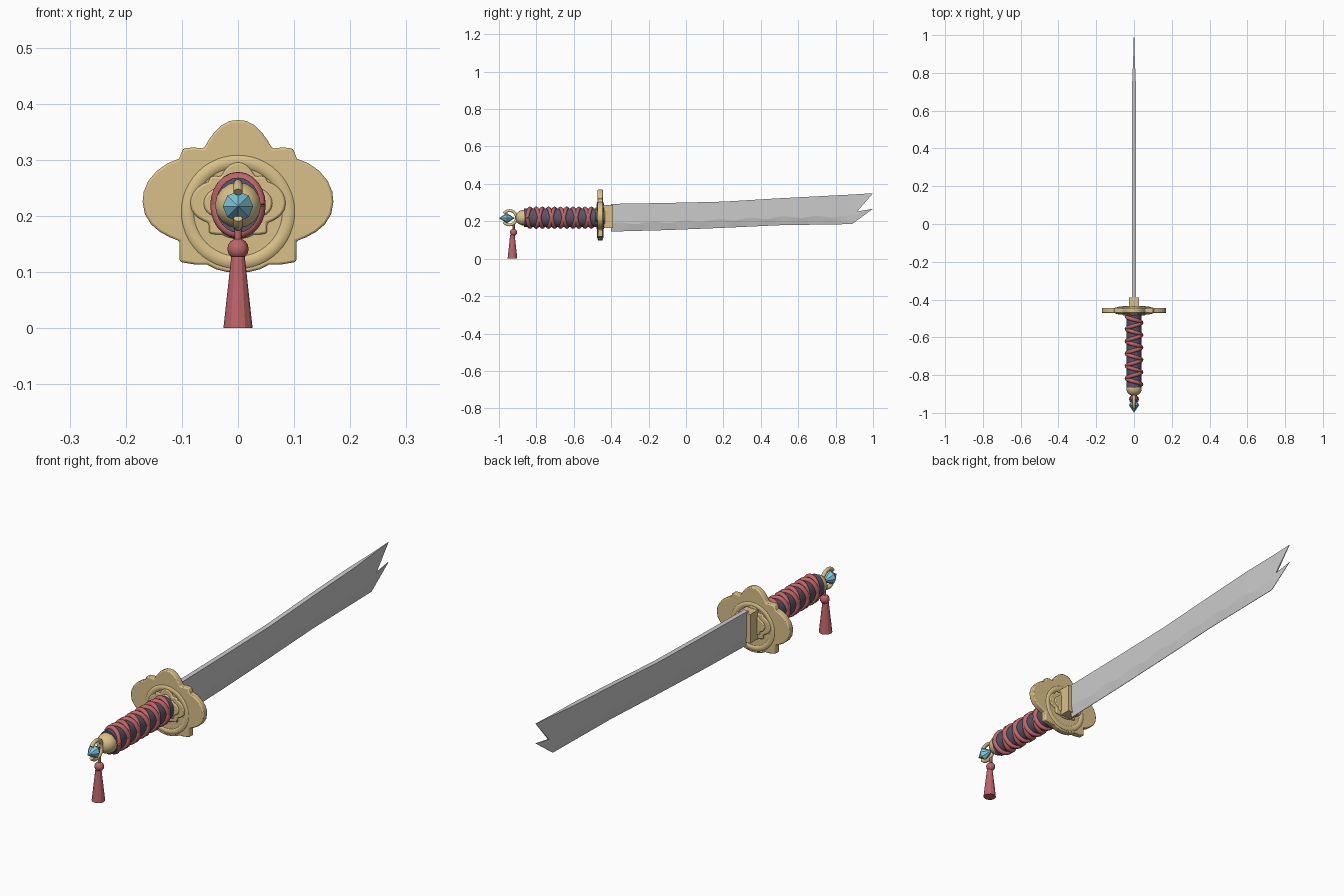
import bpy, bmesh, math
from mathutils import Vector, Matrix

if "Cube" in bpy.data.objects:
    bpy.data.objects.remove(bpy.data.objects["Cube"])

def material(name, rgb):
    m = bpy.data.materials.new(name)
    m.diffuse_color = (*rgb, 1)
    m.use_nodes = True
    m.node_tree.nodes["Principled BSDF"].inputs["Base Color"].default_value = m.diffuse_color
    return m

GOLD = material("gold", (0.70, 0.53, 0.25))
RED = material("red_cord", (0.52, 0.13, 0.14))
DARK = material("dark_grip", (0.10, 0.09, 0.14))
BLUE = material("blue_gem", (0.22, 0.58, 0.75))

def finish(ob, mat=None, angle=None):
    if mat:
        ob.data.materials.append(mat)
    bpy.ops.object.select_all(action='DESELECT')
    ob.select_set(True)
    bpy.context.view_layer.objects.active = ob
    if angle:
        bpy.ops.object.shade_smooth_by_angle(angle=math.radians(angle))
    return ob

def from_bmesh(name, bm, mat=None, angle=None):
    bmesh.ops.recalc_face_normals(bm, faces=bm.faces)
    me = bpy.data.meshes.new(name)
    bm.to_mesh(me)
    bm.free()
    ob = bpy.data.objects.new(name, me)
    bpy.context.collection.objects.link(ob)
    return finish(ob, mat, angle)

def lathe(name, profile, origin, axis, n, mat, scale=(1, 1), angle=None):
    """Rings of (radius, distance) about the 'y' or 'z' axis; radius 0 makes a point."""
    bm = bmesh.new()
    rings = []
    for r, h in profile:
        ring = []
        for i in range(n if r else 1):
            a = math.tau * i / n
            u, v = r * scale[0] * math.cos(a), r * scale[1] * math.sin(a)
            p = (u, h, v) if axis == 'y' else (u, v, h)
            ring.append(bm.verts.new(Vector(origin) + Vector(p)))
        rings.append(ring)
    for a, b in zip(rings, rings[1:]):
        for i in range(n):
            q = [a[i % len(a)], a[(i + 1) % len(a)], b[(i + 1) % len(b)], b[i % len(b)]]
            bm.faces.new(list(dict.fromkeys(q)))
    for end in (rings[0], rings[-1]):
        if len(end) > 1:
            bm.faces.new(end)
    return from_bmesh(name, bm, mat, angle)

def tube(name, points, radius, mat, res=3):
    cu = bpy.data.curves.new(name, 'CURVE')
    cu.dimensions = '3D'
    cu.bevel_depth, cu.bevel_resolution, cu.use_fill_caps = radius, res, True
    sp = cu.splines.new('POLY')
    sp.points.add(len(points) - 1)
    for p, co in zip(sp.points, points):
        p.co = (*co, 1)
    ob = bpy.data.objects.new(name, cu)
    bpy.context.collection.objects.link(ob)
    finish(ob, mat)
    bpy.ops.object.convert(target='MESH')
    return finish(bpy.context.object, None, 50)

def lerp(table, y, k):
    for a, b in zip(table, table[1:]):
        if y <= b[0]:
            return a[k] + (b[k] - a[k]) * (y - a[0]) / (b[0] - a[0])
    return table[-1][k]

# Blade: spine, wavy temper line and cutting edge, ending in a notched tip
SHAPE = [(-0.40, .145, .293), (-0.1, .153, .298), (0.2, .165, .305),
         (0.5, .179, .323), (0.887, .185, .343)]
bm = bmesh.new()
N = 44
sides = []
for s in (1, -1):
    V = lambda x, y, z: bm.verts.new((s * x, y, z))
    cols = []
    for i in range(N + 1):
        y = -0.40 + 1.287 * i / N
        lo, hi = lerp(SHAPE, y, 1), lerp(SHAPE, y, 2)
        w = 0.010 if y < 0.74 else 0.010 - 0.006 * (y - 0.74) / 0.147
        wave = lo + 0.042 + 0.006 * math.sin(i * math.tau / 6)
        cols.append((V(w, y, hi), V(w, y, wave), V(0.001, y, lo)))
    faces = [bm.faces.new((a[k], b[k], b[k + 1], a[k + 1]))
             for a, b in zip(cols, cols[1:]) for k in (0, 1)]
    top, mid, low = cols[-1]
    notch, tip1, tip2 = V(.003, .915, .252), V(.001, 1, .35), V(.001, 1, .267)
    for f in ((top, tip1, notch), (top, notch, mid), (mid, notch, tip2), (mid, tip2, low)):
        bm.faces.new(f)
    outline = [c[0] for c in cols] + [tip1, notch, tip2] + [c[2] for c in cols[::-1]] + [cols[0][1]]
    sides.append(outline)
A, B = sides
for i in range(len(A)):
    j = (i + 1) % len(A)
    bm.faces.new((A[i], A[j], B[j], B[i]))
from_bmesh("blade", bm)

# Guard: four-lobed plate, and smaller copies as a raised centre
HALF = [(0, .371), (.015, .369), (.03, .361), (.043, .348), (.053, .334), (.061, .32),
        (.08, .322), (.098, .320), (.105, .302), (.125, .294), (.145, .28), (.16, .262),
        (.168, .243), (.17, .225), (.166, .203), (.155, .185), (.14, .172), (.122, .162),
        (.104, .155), (.104, .118), (.075, .113), (.055, .113), (.04, .105), (.02, .1), (0, .098)]

def plate(name, scale, y0, y1, zc=.22):
    pts = HALF + [(-x, z) for x, z in HALF[-2:0:-1]]
    bm = bmesh.new()
    f = bm.faces.new([bm.verts.new((x * scale, y0, zc + (z - zc) * scale)) for x, z in pts])
    ext = bmesh.ops.extrude_face_region(bm, geom=[f])
    bmesh.ops.translate(bm, vec=(0, y1 - y0, 0),
                        verts=[g for g in ext['geom'] if isinstance(g, bmesh.types.BMVert)])
    ob = from_bmesh(name, bm, GOLD, 35)
    bev = ob.modifiers.new("bevel", 'BEVEL')
    bev.width, bev.segments, bev.limit_method = 0.004, 2, 'ANGLE'
    bev.angle_limit = math.radians(60)

plate("guard", 1, -.472, -.445)
plate("guard_centre", .5, -.479, -.438)
plate("guard_inner_centre", .36, -.484, -.434)

bpy.ops.mesh.primitive_torus_add(location=(0, -.4585, .207), rotation=(math.pi / 2, 0, 0),
                                 major_radius=.09, minor_radius=.018,
                                 major_segments=48, minor_segments=12)
bpy.context.object.name = "guard_ring"
finish(bpy.context.object, GOLD, 40)

# Collar holding the blade
bm = bmesh.new()
bmesh.ops.create_cube(bm, size=1, matrix=Matrix.Translation((0, -.424, .225)) @
                      Matrix.Diagonal((.054, .07, .122, 1)))
from_bmesh("blade_collar", bm, GOLD)

# Grip with two opposite cord wraps crossing on the sides
ZC = .219
lathe("grip", [(1, -.865), (1, -.46)], (0, 0, ZC), 'y', 24, DARK, (.04, .049), 40)
TURNS, STEPS = 5.5, 24
for name, d in (("cord_wrap_a", 1), ("cord_wrap_b", -1)):
    pts = []
    for i in range(int(TURNS * STEPS) + 1):
        a = d * math.tau * i / STEPS
        pts.append((.039 * math.cos(a), -.85 + .36 * i / (TURNS * STEPS), ZC + .049 * math.sin(a)))
    tube(name, pts, .0105, RED)

# Pommel cap, open hook ring and gem
lathe("pommel", [(.014, -.908), (.026, -.902), (.036, -.89), (.041, -.876), (.041, -.864), (.036, -.854)],
      (0, 0, ZC), 'y', 16, GOLD, angle=40)
gap = math.radians(38)
pts = []
for i in range(33):
    a = math.pi + gap + (math.tau - 2 * gap) * i / 32
    pts.append((0, -.944 + .038 * math.cos(a), ZC + .038 * math.sin(a)))
tube("pommel_ring", pts, .008, GOLD)
lathe("gem", [(0, -1.0), (.027, -.958), (0, -.915)], (0, 0, .217), 'y', 8, BLUE)

# Tassel hanging from the ring
tube("tassel_cord", [(0, -.921, .19), (0, -.921, .165), (0, -.922, .135)], .006, RED)
knot = [(.019 * math.sin(math.pi * i / 8) if 0 < i < 8 else 0, -.019 * math.cos(math.pi * i / 8)) for i in range(9)]
lathe("tassel_knot", knot, (0, -.922, .141), 'z', 12, RED, angle=40)
lathe("tassel_skirt", [(.026, 0), (.012, .128)], (0, -.928, 0), 'z', 12, RED)
